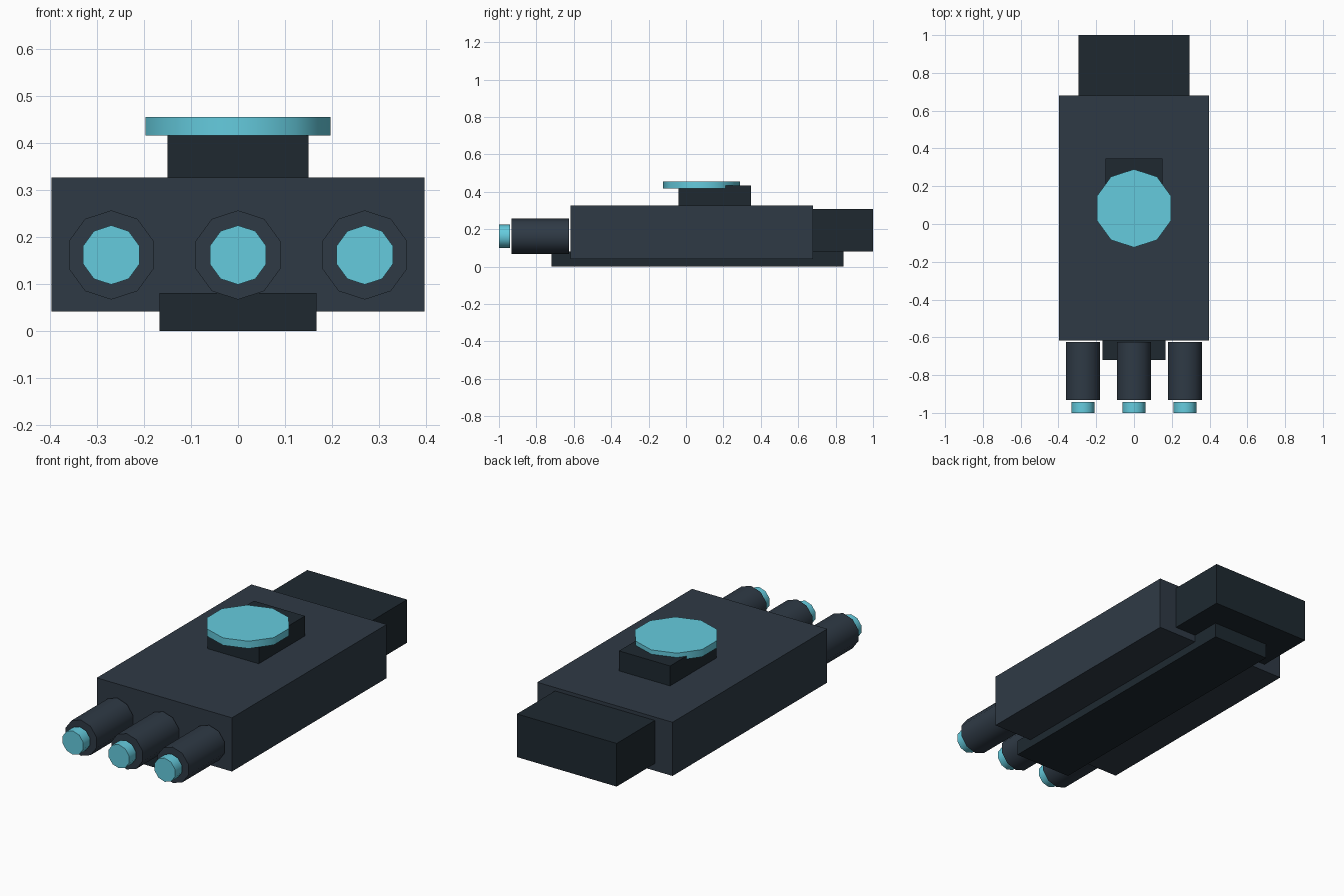
import bpy, math

if "Cube" in bpy.data.objects:
    bpy.data.objects.remove(bpy.data.objects["Cube"])


def material(name, rgb):
    m = bpy.data.materials.new(name)
    m.diffuse_color = (*rgb, 1)
    m.use_nodes = True
    m.node_tree.nodes["Principled BSDF"].inputs["Base Color"].default_value = m.diffuse_color
    return m


hull = material("slate", (0.028, 0.042, 0.06))
dark = material("dark_slate", (0.013, 0.022, 0.03))
glow = material("cyan", (0.13, 0.60, 0.73))


def box(name, x, y, z, mat):
    """Box from (min, max) ranges."""
    r = (x, y, z)
    bpy.ops.mesh.primitive_cube_add(size=1, location=[(a + b) / 2 for a, b in r])
    o = bpy.context.object
    o.scale = [b - a for a, b in r]
    bpy.ops.object.transform_apply(location=False, rotation=False, scale=True)
    o.name = name
    o.data.materials.append(mat)


def decagon(name, centre, radius, depth, mat, forward=False):
    """Ten-sided cylinder with smooth sides, upright or pointing along y."""
    bpy.ops.mesh.primitive_cylinder_add(
        vertices=10, radius=radius, depth=depth, location=centre,
        rotation=(math.pi / 2 if forward else 0, 0, 0))
    o = bpy.context.object
    o.name = name
    bpy.ops.object.shade_smooth_by_angle(angle=math.radians(40))
    o.data.materials.append(mat)


# Main body, rear block and underside rail
box("main_body", (-0.397, 0.397), (-0.618, 0.68), (0.042, 0.327), hull)
box("rear_block", (-0.293, 0.293), (0.68, 1.0), (0.08, 0.309), dark)
box("bottom_rail", (-0.167, 0.167), (-0.72, 0.842), (0.0, 0.081), dark)

# Top mount with its disc
box("top_mount", (-0.15, 0.15), (-0.04, 0.348), (0.327, 0.433), dark)
decagon("top_disc", (0, 0.083, 0.4365), 0.207, 0.039, glow)

# Three front barrels with glowing tips
for side, x in (("left", -0.27), ("middle", 0), ("right", 0.27)):
    decagon(side + "_barrel", (x, -0.779, 0.162), 0.095, 0.306, hull, True)
    decagon(side + "_tip", (x, -0.971, 0.162), 0.063, 0.058, glow, True)
